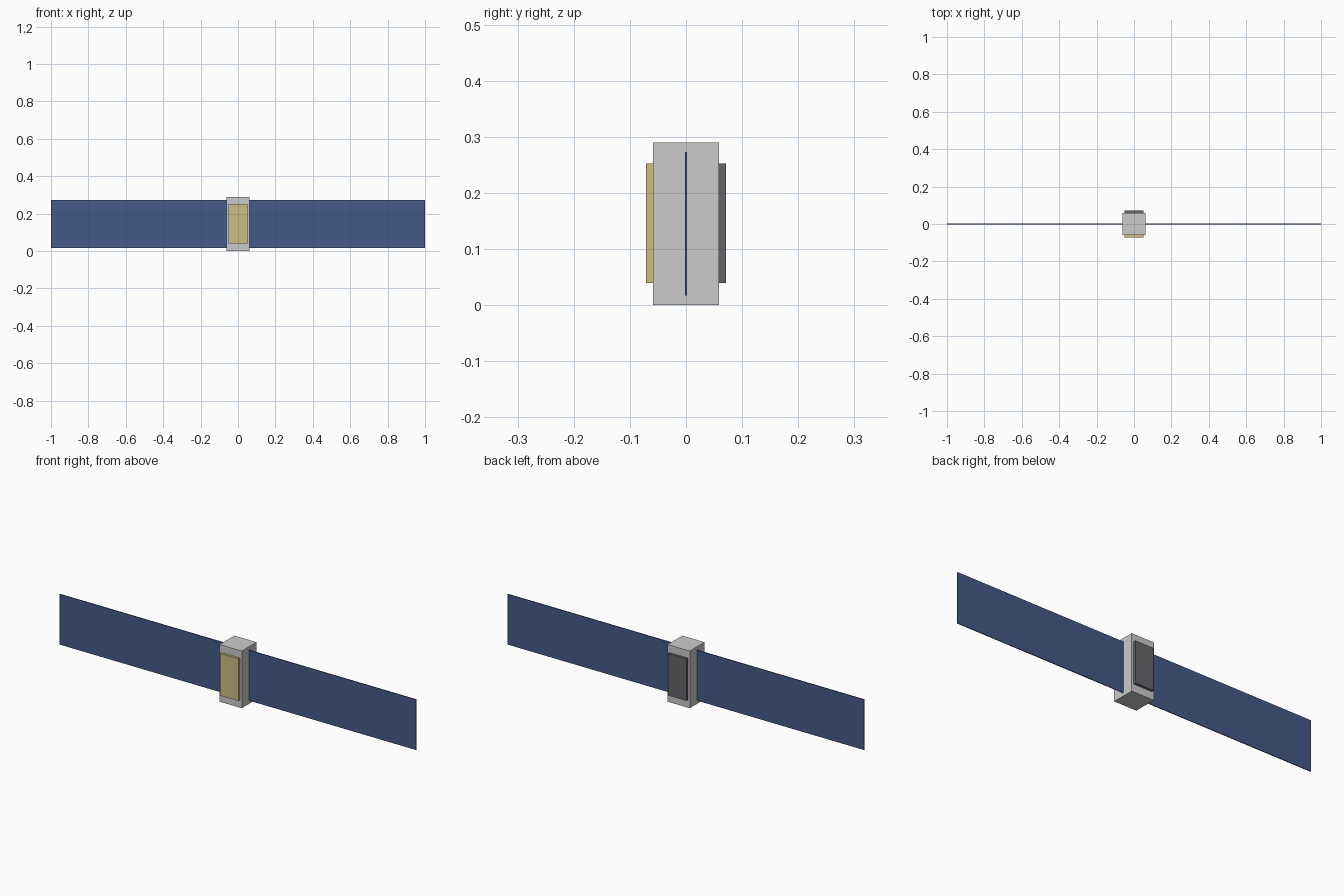
import bpy

if "Cube" in bpy.data.objects:
    bpy.data.objects.remove(bpy.data.objects["Cube"])


def material(name, rgb):
    m = bpy.data.materials.new(name)
    m.diffuse_color = (*rgb, 1)
    m.use_nodes = True
    m.node_tree.nodes["Principled BSDF"].inputs["Base Color"].default_value = m.diffuse_color
    return m


def box(name, lo, hi, mat=None):
    centre = [(a + b) / 2 for a, b in zip(lo, hi)]
    bpy.ops.mesh.primitive_cube_add(size=1, location=centre)
    ob = bpy.context.object
    ob.name = name
    ob.scale = [b - a for a, b in zip(lo, hi)]
    bpy.ops.object.transform_apply(location=False, rotation=False, scale=True)
    if mat:
        ob.data.materials.append(mat)
    return ob


blue = material("panel_blue", (0.06, 0.10, 0.25))
gold = material("foil_gold", (0.62, 0.51, 0.23))
dark = material("dark_grey", (0.13, 0.13, 0.14))

W, D, H = 0.0625, 0.059, 0.29      # body half width, half depth, height

# Central body
box("body", (-W, -D, 0), (W, D, H))

# Raised plates on the front and back faces
box("front_plate", (-0.052, -0.071, 0.039), (0.052, -D, 0.252), gold)
box("back_plate", (-0.052, D, 0.039), (0.052, 0.071, 0.252), dark)

# Thin solar wings, one on each side
for name, x0, x1 in (("left_wing", -1, -W), ("right_wing", W, 1)):
    box(name, (x0, -0.002, 0.017), (x1, 0.002, 0.273), blue)
